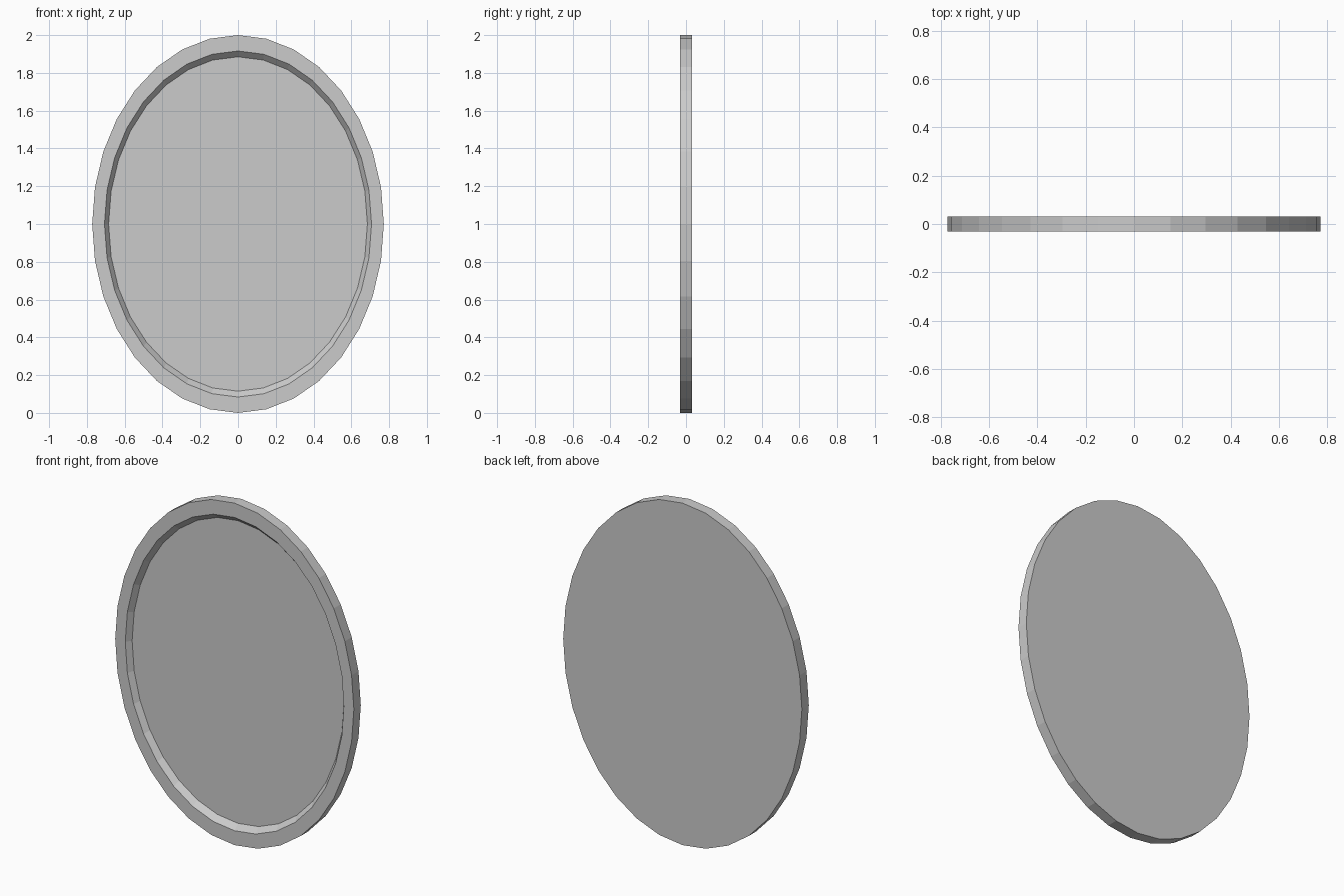
import bpy, bmesh
from math import sin, cos, tau

if "Cube" in bpy.data.objects:
    bpy.data.objects.remove(bpy.data.objects["Cube"])

SIDES = 32
CENTRE_Z = 1.0


def ring(bm, rx, rz, y):
    """Oval loop of vertices, counter-clockwise seen from the front."""
    return [bm.verts.new((rx * cos(tau * i / SIDES), y,
                          CENTRE_Z + rz * sin(tau * i / SIDES)))
            for i in range(SIDES)]


def bridge(bm, a, b):
    for i in range(SIDES):
        j = (i + 1) % SIDES
        bm.faces.new((a[i], a[j], b[j], b[i]))


def finish(bm, name):
    mesh = bpy.data.meshes.new(name)
    bm.to_mesh(mesh)
    bm.free()
    obj = bpy.data.objects.new(name, mesh)
    bpy.context.collection.objects.link(obj)


# Oval frame: back panel, outer edge, flat front rim, sloped inner lip
bm = bmesh.new()
profile = [(0.772, 1.0, 0.032), (0.772, 1.0, -0.032),
           (0.707, 0.916, -0.032), (0.685, 0.885, 0.0)]
loops = [ring(bm, *p) for p in profile]
for a, b in zip(loops, loops[1:]):
    bridge(bm, a, b)
bm.faces.new(list(reversed(loops[0])))
finish(bm, "mirror_frame")

# Recessed oval glass
bm = bmesh.new()
bm.faces.new(ring(bm, *profile[-1]))
finish(bm, "mirror_glass")
